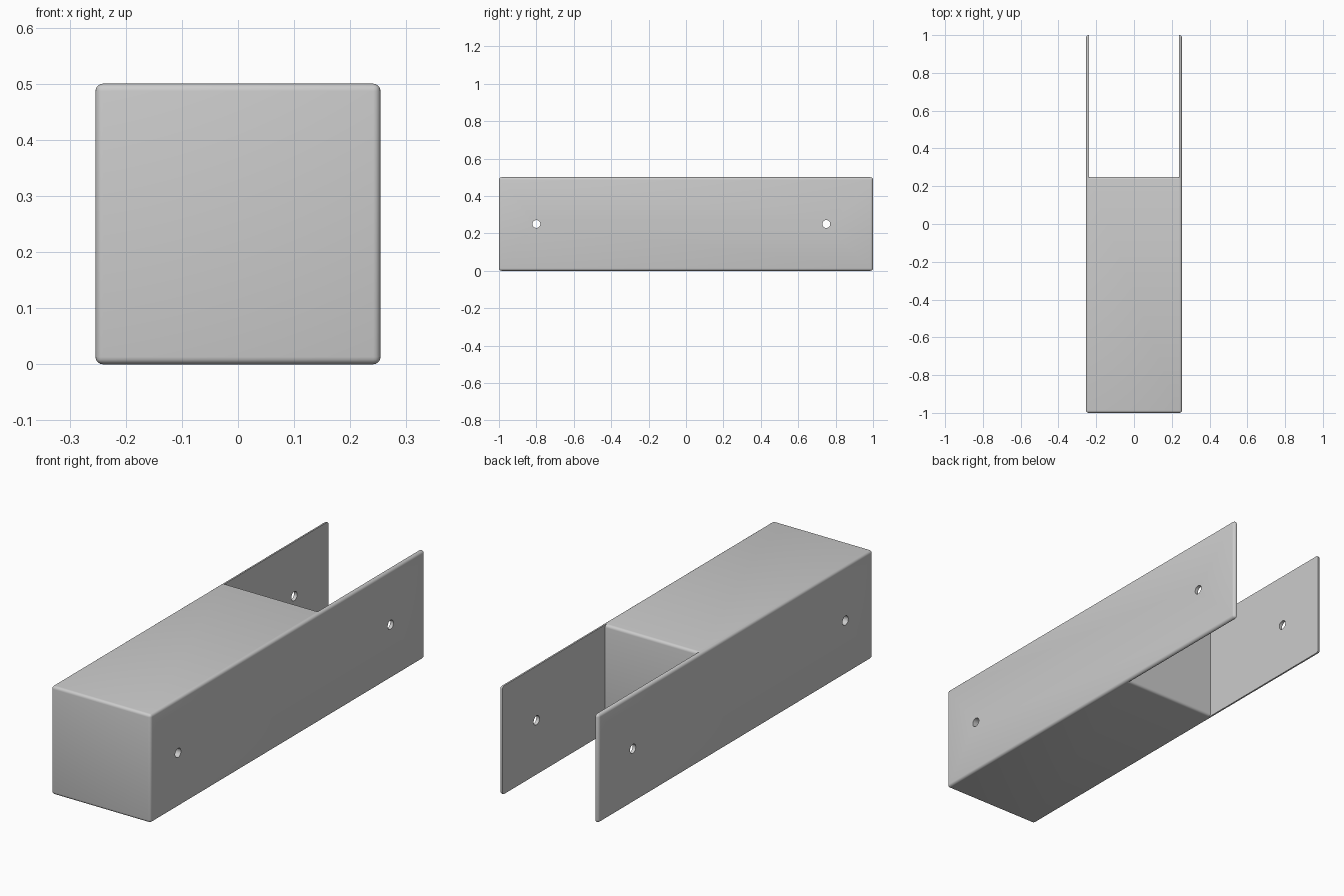
import bpy, bmesh, math
from mathutils import Matrix

if "Cube" in bpy.data.objects:
    bpy.data.objects.remove(bpy.data.objects["Cube"], do_unlink=True)

WIDTH, LENGTH, HEIGHT = 0.508, 2.0, 0.5
WALL, ROUND = 0.016, 0.013
BLOCK_END = 0.25
HOLE_RADIUS = 0.021

grey = bpy.data.materials.new("plain grey")
grey.use_nodes = True
grey.diffuse_color = (0.6, 0.6, 0.6, 1)
grey.node_tree.nodes["Principled BSDF"].inputs["Base Color"].default_value = grey.diffuse_color


def make_object(name, bm):
    bmesh.ops.recalc_face_normals(bm, faces=bm.faces[:])
    mesh = bpy.data.meshes.new(name)
    bm.to_mesh(mesh)
    bm.free()
    mesh.materials.append(grey)
    obj = bpy.data.objects.new(name, mesh)
    bpy.context.collection.objects.link(obj)
    return obj


def cut(target, cutter):
    cutter.hide_render = True
    mod = target.modifiers.new("cut", "BOOLEAN")
    mod.operation = "DIFFERENCE"
    mod.solver = "EXACT"
    mod.object = cutter
    bpy.context.view_layer.objects.active = target
    bpy.ops.object.modifier_apply(modifier=mod.name)
    bpy.data.objects.remove(cutter, do_unlink=True)


# Rounded outer body
bm = bmesh.new()
bmesh.ops.create_cube(bm, size=1)
bmesh.ops.scale(bm, vec=(WIDTH, LENGTH, HEIGHT), verts=bm.verts)
bmesh.ops.translate(bm, vec=(0, 0, HEIGHT / 2), verts=bm.verts)
bmesh.ops.bevel(bm, geom=bm.edges[:], offset=ROUND, segments=4, profile=0.5, affect="EDGES")
body = make_object("bracket_body", bm)

# Rear slot between the side arms, leaving rounded edges on the block's back
steps = [math.pi / 2 * i / 4 for i in range(5)]
back = BLOCK_END - ROUND
lower = [(back + ROUND * math.sin(a), ROUND - ROUND * math.cos(a)) for a in steps]
upper = [(y, HEIGHT - z) for y, z in reversed(lower)]
far = LENGTH / 2 + 0.1
profile = [(far, -0.1), (back, -0.1)] + lower + upper + [(back, HEIGHT + 0.1), (far, HEIGHT + 0.1)]
inner = WIDTH / 2 - WALL
bm = bmesh.new()
face = bm.faces.new([bm.verts.new((-inner, y, z)) for y, z in profile])
extruded = bmesh.ops.extrude_face_region(bm, geom=[face])["geom"]
bmesh.ops.translate(bm, vec=(2 * inner, 0, 0),
                    verts=[v for v in extruded if isinstance(v, bmesh.types.BMVert)])
cut(body, make_object("slot_cutter", bm))

# Cross holes through the block and through both arms
for y in (-0.8, 0.75):
    bm = bmesh.new()
    bmesh.ops.create_cone(bm, cap_ends=True, segments=32, radius1=HOLE_RADIUS,
                          radius2=HOLE_RADIUS, depth=1,
                          matrix=Matrix.Translation((0, y, HEIGHT / 2))
                          @ Matrix.Rotation(math.pi / 2, 4, "Y"))
    cut(body, make_object("hole_cutter", bm))

# Smooth the rounded edges, keep the corners crisp
bpy.ops.object.select_all(action="DESELECT")
body.select_set(True)
bpy.context.view_layer.objects.active = body
bpy.ops.object.shade_smooth_by_angle(angle=math.radians(30))
